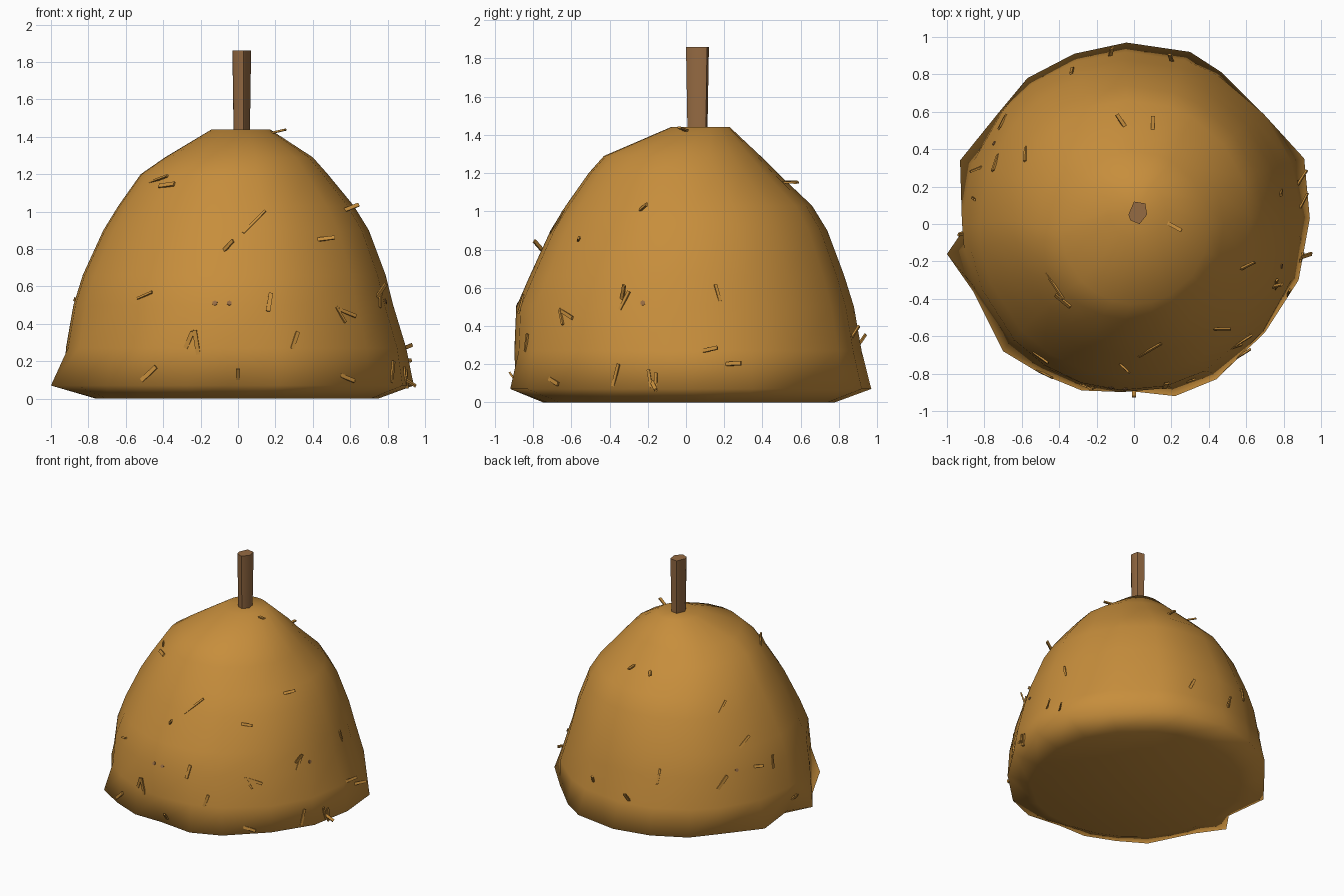
import bpy, bmesh, random
from math import radians, sin, cos, atan2
from mathutils import Vector, Matrix
from mathutils.bvhtree import BVHTree

random.seed(4)
cube = bpy.data.objects.get("Cube")
if cube:
    bpy.data.objects.remove(cube, do_unlink=True)


def material(name, colour):
    mat = bpy.data.materials.new(name)
    mat.use_nodes = True
    mat.diffuse_color = (*colour, 1)
    mat.node_tree.nodes["Principled BSDF"].inputs["Base Color"].default_value = (*colour, 1)
    return mat


def finish(bm, name, mat, smooth_faces=False):
    bmesh.ops.recalc_face_normals(bm, faces=bm.faces)
    for face in bm.faces:
        face.smooth = smooth_faces
    mesh = bpy.data.meshes.new(name)
    bm.to_mesh(mesh)
    bm.free()
    mesh.materials.append(mat)
    obj = bpy.data.objects.new(name, mesh)
    bpy.context.collection.objects.link(obj)
    return obj


def loft(bm, rings):
    """Skin a stack of point rings and close both ends."""
    loops = [[bm.verts.new(p) for p in ring] for ring in rings]
    count = len(loops[0])
    for low, high in zip(loops, loops[1:]):
        for i in range(count):
            j = (i + 1) % count
            bm.faces.new((low[i], low[j], high[j], high[i]))
    bm.faces.new(loops[0][::-1])
    bm.faces.new(loops[-1])


straw_mat = material("golden straw", (0.57, 0.27, 0.045))
wood_mat = material("brown wood", (0.30, 0.145, 0.055))

# Hay mound: uneven flared rim near the ground, then narrowing oval levels
rim = [(.94, .03), (.91, .35), (.7, .58), (.47, .81), (.3, .92), (-.04, .97), (-.32, .91),
       (-.57, .78), (-.72, .6), (-.93, .34), (-.89, 0), (-1, -.16), (-.86, -.36), (-.7, -.68),
       (-.5, -.8), (-.28, -.89), (-.05, -.89), (.22, -.92), (.44, -.83), (.7, -.58), (.88, -.3)]


def oval(z, left, right, front, back):
    ring = []
    for px, py in rim:
        a = atan2(py, px)
        ring.append(((left + right) / 2 + (right - left) / 2 * cos(a),
                     (front + back) / 2 + (back - front) / 2 * sin(a), z))
    return ring


levels = [(.27, -.92, .9, -.9, .92), (.5, -.88, .83, -.89, .88), (.66, -.83, .79, -.82, .83),
          (.9, -.72, .7, -.71, .74), (1.03, -.64, .62, -.63, .66), (1.2, -.52, .48, -.51, .48),
          (1.29, -.39, .4, -.43, .39), (1.44, -.14, .17, -.08, .23)]
bm = bmesh.new()
loft(bm, [oval(0, -.76, .75, -.75, .78), [(x, y, .07) for x, y in rim]]
     + [oval(*level) for level in levels])
top = max(bm.faces, key=lambda f: f.calc_center_median().z)
bmesh.ops.poke(bm, faces=[top], offset=.012)
bmesh.ops.recalc_face_normals(bm, faces=bm.faces)
surface = BVHTree.FromBMesh(bm)
mound = finish(bm, "hay_mound", straw_mat, True)

# Central pole: irregular six-sided, a little wider at the top
outline = [(-.05, -.01), (-.04, -.04), (.01, -.06), (.05, -.01), (.04, .05), (-.02, .06)]
bm = bmesh.new()
loft(bm, [[(.02 + x * s, .06 + y * s, z) for x, y in outline]
          for s, z in ((.8, 1.2), (.88, 1.45), (1, 1.86))])
pole = finish(bm, "pole", wood_mat)
bpy.context.view_layer.objects.active = pole
pole.select_set(True)
bpy.ops.object.shade_smooth_by_angle(angle=radians(50))


def hit(angle, z):
    """Point and normal on the mound at a compass angle and height."""
    out = Vector((cos(radians(angle)), sin(radians(angle)), 0))
    return surface.ray_cast(out * 3 + Vector((0, 0, z)), -out)[:2]


def straw(bm, angle, z, roll, lift, length, width):
    point, normal = hit(angle, z)
    side = Vector((0, 0, 1)).cross(normal).normalized()
    up = normal.cross(side)
    r, t = radians(roll), radians(lift)
    along = ((up * cos(r) + side * sin(r)) * cos(t) + normal * sin(t)).normalized()
    across = along.cross(normal).normalized()
    frame = Matrix((across, along.cross(across), along)).transposed().to_4x4()
    move = Matrix.Translation(point + normal * .004 + along * length * sin(t) * .3)
    bmesh.ops.create_cube(bm, size=1, matrix=move @ frame @ Matrix.Diagonal((width, .01, length, 1)))


# Flat-lying straws: angle, height, roll
lying = [(-83, .94, 43), (-125, .55, 70), (-79, .51, 10), (-47, .46, 110), (-50, .45, 150),
         (-107, .31, 25), (-104, .27, -8), (-70, .31, 20), (-121, .13, 50), (-50, .11, 110),
         (-143, 1.17, 80), (-133, 1.14, 85), (112, .5, 10), (142, .45, 40), (156, .7, 50),
         (147, .95, 40), (171, .5, 5), (12, .57, -15), (-23, .53, 25), (-24, .14, 15),
         (-12, .12, -10), (-10, .1, 0)]
# Straws poking outward
poking = [(-95, .8, 60), (-52, .85, 100), (-90, .11, 0), (160, .52, 90), (-11, .1, 150),
          (-24, .55, 30), (0, 1.42, 180), (79, 1.15, 170), (96, 1.15, 150), (77, .35, 20),
          (98, .3, -20), (183, .15, 30), (-22, 1.01, 90), (6, .27, 90), (14, .2, 100)]
long_angles = (-83, -104, -143)
bm = bmesh.new()
for angle, z, roll in lying:
    length = .18 if angle in long_angles else random.uniform(.09, .12)
    straw(bm, angle, z, roll, random.uniform(3, 9), length, random.uniform(.012, .025))
for angle, z, roll in poking:
    straw(bm, angle, z, roll, 40, random.uniform(.08, .12), .02)
finish(bm, "loose_straws", straw_mat)

# Hidden support sticks whose ends just show at the surface
bm = bmesh.new()
for angle, z in ((-16, .52), (-98, .51), (-93, .51), (150, .52)):
    point, normal = hit(angle, z)
    turn = normal.to_track_quat("Z", "Y").to_matrix().to_4x4()
    bmesh.ops.create_cone(bm, cap_ends=True, segments=6, radius1=.014, radius2=.014, depth=.008,
                          matrix=Matrix.Translation(point) @ turn)
finish(bm, "stick_ends", wood_mat)
